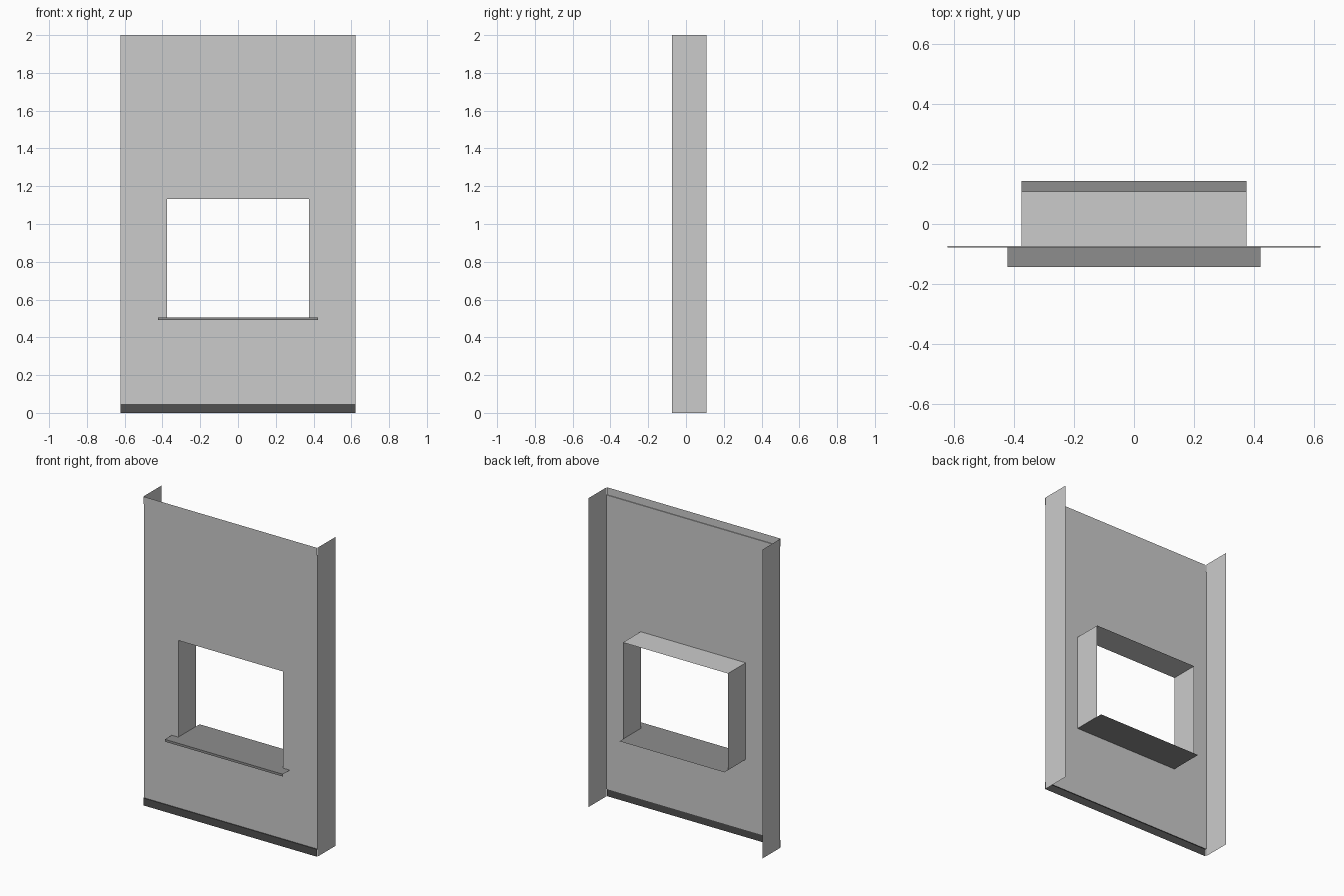
import bpy

if "Cube" in bpy.data.objects:
    bpy.data.objects.remove(bpy.data.objects["Cube"])

W = 0.623                    # half width of the panel
Y0, Y1 = -0.074, 0.108       # front face and back edge
OX, OZ0, OZ1 = 0.376, 0.506, 1.132   # window opening
BAND, STEP = 0.048, 0.005    # trim band height and projection


def sheet(name, verts, faces, color=None):
    mesh = bpy.data.meshes.new(name)
    mesh.from_pydata(verts, [], faces)
    mesh.update()
    ob = bpy.data.objects.new(name, mesh)
    bpy.context.collection.objects.link(ob)
    if color is not None:
        mat = bpy.data.materials.new(name + "_grey")
        mat.diffuse_color = (color, color, color, 1)
        mat.use_nodes = True
        mat.node_tree.nodes["Principled BSDF"].inputs["Base Color"].default_value = mat.diffuse_color
        mesh.materials.append(mat)
    return ob


def strip(name, profile, x, color=None):
    """Sweep an open (y, z) profile from -x to x."""
    n = len(profile)
    verts = [(s * x, y, z) for s in (-1, 1) for y, z in profile]
    faces = [(i, i + 1, n + i + 1, n + i) for i in range(n - 1)]
    return sheet(name, verts, faces, color)


# Front wall: frame of four faces around the opening
outer = [(-W, BAND), (W, BAND), (W, 2 - BAND), (-W, 2 - BAND)]
inner = [(-OX, OZ0), (OX, OZ0), (OX, OZ1), (-OX, OZ1)]
sheet("front_wall", [(x, Y0, z) for x, z in outer + inner],
      [(i, (i + 1) % 4, 4 + (i + 1) % 4, 4 + i) for i in range(4)])

# Side returns
for side, s in (("left", -1), ("right", 1)):
    pts = [(s * W, Y0, 0), (s * W, Y1, 0), (s * W, Y1, 2), (s * W, Y0, 2)]
    sheet(side + "_return", pts, [(0, 1, 2, 3) if s > 0 else (3, 2, 1, 0)])

# Window reveal: two jambs and the head
reveal = [(-OX, OZ0), (-OX, OZ1), (OX, OZ1), (OX, OZ0)]
sheet("window_reveal", [(x, y, z) for y in (Y0, Y1) for x, z in reveal],
      [(i, i + 1, 5 + i, 4 + i) for i in range(3)])

# Slightly projecting bands at the base and the top
strip("base_band", [(Y0 - STEP, 0), (Y0 - STEP, BAND), (Y0, BAND)], W, 0.08)
strip("top_band", [(Y0, 2 - BAND), (Y0 - STEP, 2 - BAND), (Y0 - STEP, 2)], W, 0.55)

# Sill: inner board, and a wider outer ledge with a front lip
strip("inner_sill", [(Y0, OZ0), (0.144, OZ0)], OX, 0.27)
strip("outer_sill", [(-0.144, 0.491), (-0.144, OZ0), (Y0, OZ0)], 0.423, 0.27)
